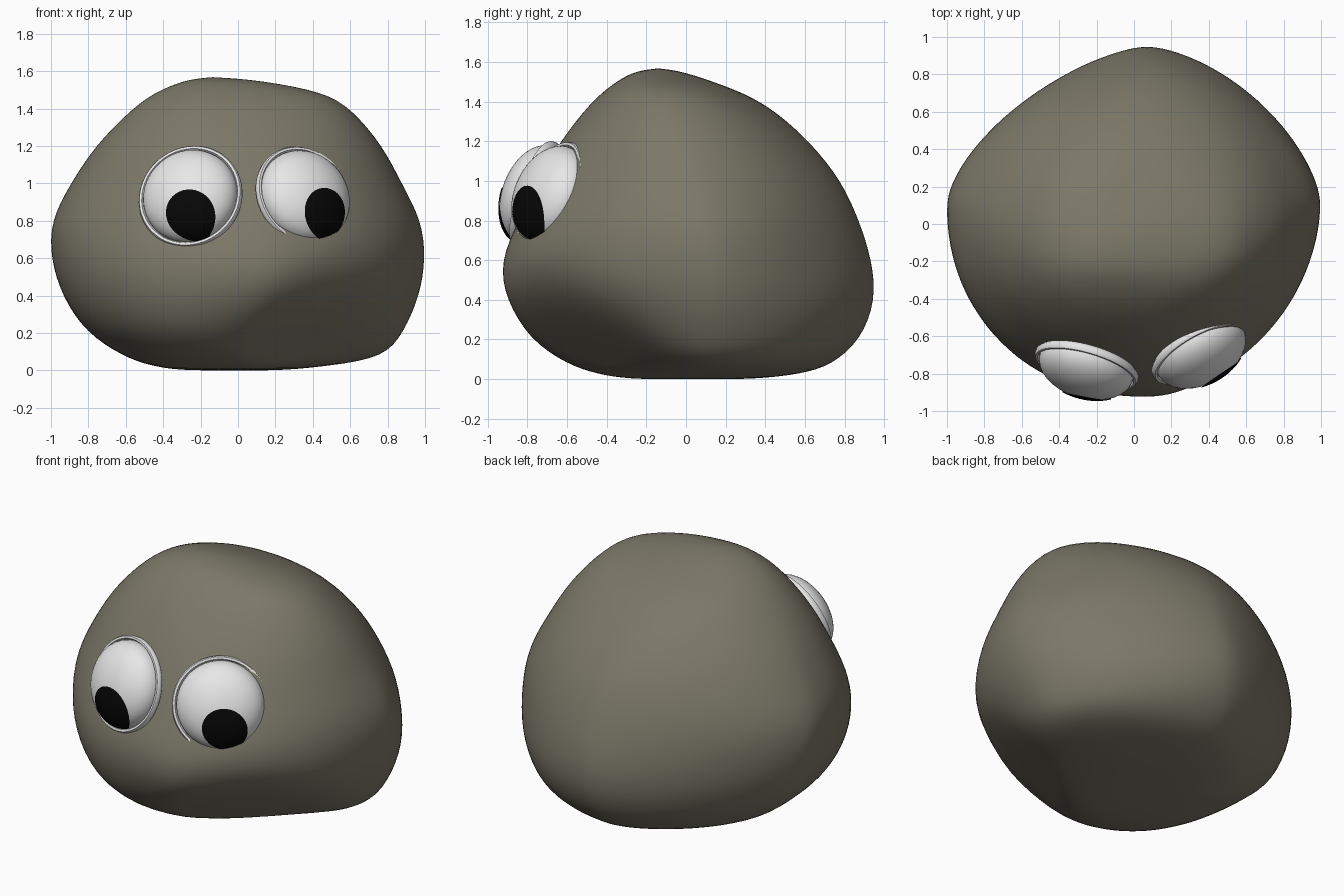
import bpy, bmesh
from math import sin, cos, pi, sqrt, copysign
from mathutils import Vector, Matrix

cube = bpy.data.objects.get("Cube")
if cube:
    bpy.data.objects.remove(cube, do_unlink=True)


def material(name, rgb, roughness):
    mat = bpy.data.materials.new(name)
    mat.use_nodes = True
    mat.diffuse_color = (*rgb, 1)
    shader = mat.node_tree.nodes["Principled BSDF"]
    shader.inputs["Base Color"].default_value = (*rgb, 1)
    shader.inputs["Roughness"].default_value = roughness
    return mat


STONE = material("stone grey brown", (0.2, 0.188, 0.14), 0.9)
WHITE = material("eye white", (0.8, 0.8, 0.8), 0.5)
BLACK = material("pupil black", (0.002, 0.002, 0.002), 0.5)


def loft(name, rings, mat, start=None, end=None, matrix=None):
    """Skin closed rings of points, with optional pole points at the ends."""
    bm = bmesh.new()
    loops = [[bm.verts.new(p) for p in ring] for ring in rings]
    count = len(loops[0])
    for a, b in zip(loops, loops[1:]):
        for i in range(count):
            j = (i + 1) % count
            bm.faces.new((a[i], a[j], b[j], b[i]))
    for pole, loop in ((start, loops[0]), (end, loops[-1])):
        if pole is not None:
            tip = bm.verts.new(pole)
            for i in range(count):
                bm.faces.new((loop[i], loop[(i + 1) % count], tip))
    bmesh.ops.recalc_face_normals(bm, faces=bm.faces)
    mesh = bpy.data.meshes.new(name)
    bm.to_mesh(mesh)
    bm.free()
    mesh.materials.append(mat)
    obj = bpy.data.objects.new(name, mesh)
    bpy.context.collection.objects.link(obj)
    if matrix:
        obj.matrix_world = matrix
    return obj


def shade(obj, degrees):
    bpy.ops.object.select_all(action="DESELECT")
    obj.select_set(True)
    bpy.context.view_layer.objects.active = obj
    bpy.ops.object.shade_smooth_by_angle(angle=degrees * pi / 180)


# Boulder: height, then extents to the right, left, front and back
SECTIONS = [
    (0.0, -0.32, 0.25, -0.29, 0.35),
    (0.025, -0.47, 0.5, -0.45, 0.58),
    (0.07, -0.61, 0.79, -0.61, 0.74),
    (0.2, -0.82, 0.89, -0.82, 0.89),
    (0.4, -0.95, 0.98, -0.92, 0.965),
    (0.6, -1.01, 1.01, -0.945, 0.945),
    (0.8, -1.01, 0.99, -0.85, 0.88),
    (1.0, -0.9, 0.88, -0.75, 0.79),
    (1.2, -0.77, 0.78, -0.64, 0.63),
    (1.4, -0.57, 0.61, -0.48, 0.4),
    (1.49, -0.44, 0.46, -0.37, 0.17),
    (1.55, -0.29, 0.12, -0.27, -0.01),
]
HEIGHT, SEGMENTS = 1.57, 32
UNDERCUT = Vector((0.4, -0.5, -0.75))

# Squareness of each quarter at the base and at mid height,
# keyed by whether it lies on the left and on the back
SQUARENESS = {
    (True, True): (1.85, 1.42),
    (False, True): (1.5, 1.45),
    (True, False): (1.6, 1.8),
    (False, False): (2.6, 2.15),
}


def boulder_ring(z, right, left, front, back):
    t = z / HEIGHT
    cx, cy = 0.4 * t - 0.53 * t * t, 0.16 - 0.31 * t * t
    ring = []
    for i in range(SEGMENTS):
        a = 2 * pi * i / SEGMENTS
        c, s = cos(a), sin(a)
        low, mid = SQUARENESS[c > 0, s > 0]
        n = low + (mid - low) * min(1, 2.5 * t) + (2.15 - mid) * t * t
        ex = left - cx if c > 0 else cx - right
        ey = back - cy if s > 0 else cy - front
        p = Vector((cx + copysign(abs(c) ** (2 / n), c) * ex,
                    cy + copysign(abs(s) ** (2 / n), s) * ey, z))
        # Flat undercut on the lower front left
        excess = p.dot(UNDERCUT) - 0.24
        if excess > 0:
            flat = Vector((UNDERCUT.x, UNDERCUT.y, 0))
            p -= flat * (excess / flat.length_squared)
        ring.append(p)
    return ring


boulder = loft("boulder", [boulder_ring(*row) for row in SECTIONS], STONE,
               start=(0, 0.03, 0), end=(-0.14, -0.14, HEIGHT))
subdivision = boulder.modifiers.new("rounding", "SUBSURF")
subdivision.levels = subdivision.render_levels = 2
shade(boulder, 60)

# Eyes: backing cup with raised rim, domed white, painted pupil
DOME_R, DOME_H, SIDES = 0.258, 0.155, 48


def circle(radius, z):
    return [(radius * cos(2 * pi * i / SIDES), radius * sin(2 * pi * i / SIDES), z)
            for i in range(SIDES)]


def on_dome(x, y, lift=0.005):
    """Point just above the dome at the given place in the eye's plane."""
    r = sqrt(x * x + y * y) / (DOME_R + lift)
    return (x, y, (DOME_H + lift) * sqrt(max(0, 1 - r * r)))


def make_eye(side, centre, normal, pupil_x, pupil_y):
    n = Vector(normal).normalized()
    u = Vector((-n.y, n.x, 0)).normalized()
    frame = Matrix((u, n.cross(u), n)).transposed().to_4x4()
    frame.translation = centre

    profile = [(0.27, -0.035), (0.284, -0.02), (0.286, 0),
               (0.279, 0.013), (0.266, 0.013), (0.259, 0)]
    rim = loft(side + "_eye_rim", [circle(r, z) for r, z in profile], WHITE,
               start=(0, 0, -0.035), end=(0, 0, 0), matrix=frame)
    shade(rim, 40)

    steps = [k / 12 * pi / 2 for k in range(12)]
    dome = loft(side + "_eye_dome",
                [circle(DOME_R * cos(a), DOME_H * sin(a)) for a in steps],
                WHITE, end=(0, 0, DOME_H), matrix=frame)
    shade(dome, 60)

    rings = [[on_dome(pupil_x + 0.132 * k / 8 * x, pupil_y + 0.122 * k / 8 * y)
              for x, y, _ in circle(1, 0)] for k in range(8, 0, -1)]
    pupil = loft(side + "_pupil", rings, BLACK,
                 end=on_dome(pupil_x, pupil_y), matrix=frame)
    shade(pupil, 60)


make_eye("right", (-0.255, -0.765, 0.93), (-0.26, -0.91, 0.32), 0.043, -0.136)
make_eye("left", (0.357, -0.685, 0.93), (0.447, -0.81, 0.37), 0.04, -0.136)
